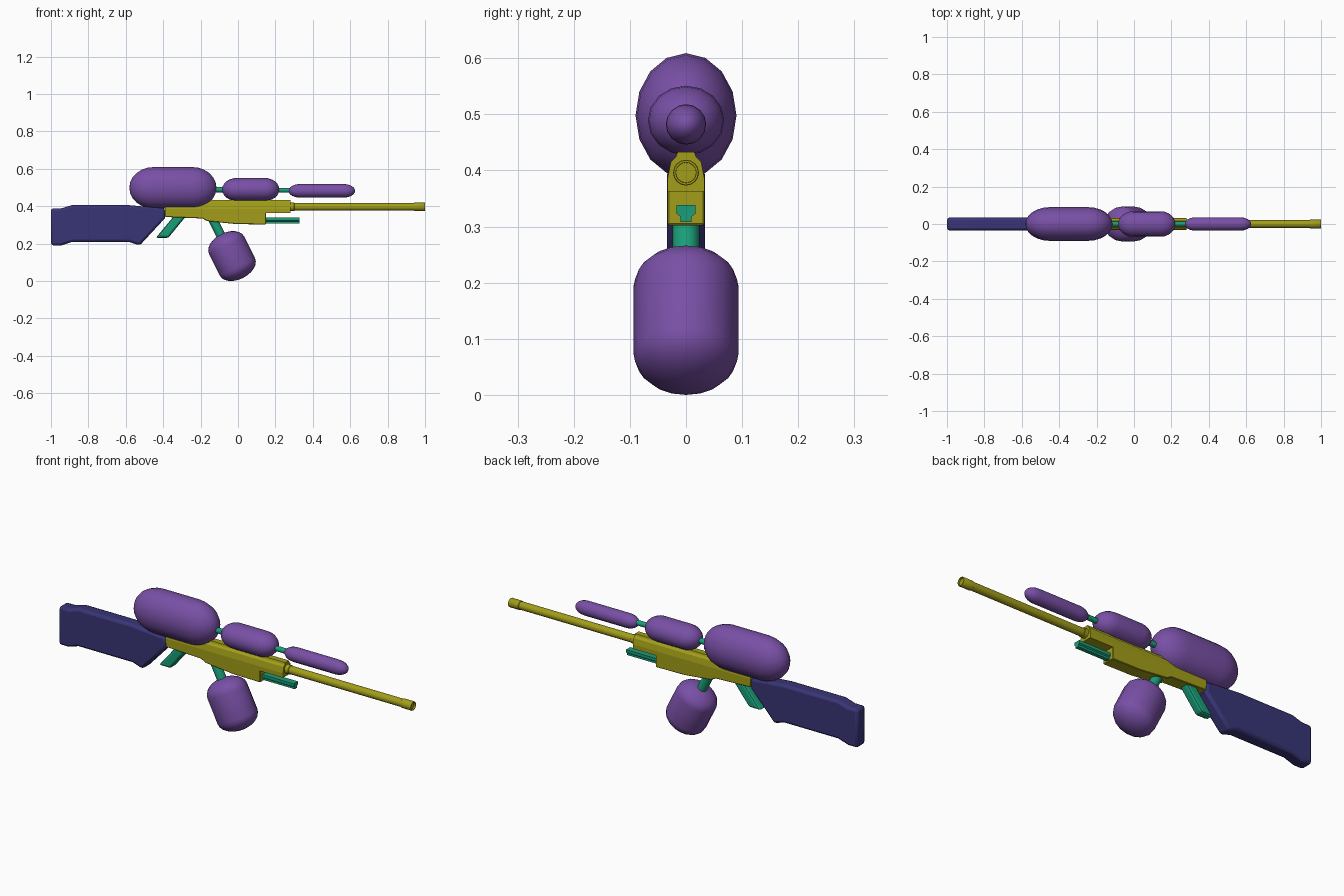
import bpy, bmesh, math
from mathutils import Vector

if "Cube" in bpy.data.objects:
    bpy.data.objects.remove(bpy.data.objects["Cube"])


def material(name, rgb):
    m = bpy.data.materials.new(name)
    m.diffuse_color = (*rgb, 1)
    m.use_nodes = True
    m.node_tree.nodes["Principled BSDF"].inputs["Base Color"].default_value = m.diffuse_color
    return m


PURPLE = material("purple", (0.19, 0.08, 0.38))
OLIVE = material("olive", (0.36, 0.34, 0.01))
GREEN = material("green", (0.01, 0.34, 0.19))
NAVY = material("navy", (0.04, 0.035, 0.18))


def finish(name, bm, mat, smooth=None, bevel=0, segments=2):
    bmesh.ops.recalc_face_normals(bm, faces=bm.faces)
    me = bpy.data.meshes.new(name)
    bm.to_mesh(me)
    bm.free()
    me.materials.append(mat)
    ob = bpy.data.objects.new(name, me)
    bpy.context.collection.objects.link(ob)
    if bevel:
        mod = ob.modifiers.new("bevel", 'BEVEL')
        mod.width, mod.segments = bevel, segments
        mod.limit_method, mod.angle_limit = 'ANGLE', math.radians(50)
    if smooth:
        bpy.ops.object.select_all(action='DESELECT')
        ob.select_set(True)
        bpy.context.view_layer.objects.active = ob
        bpy.ops.object.shade_smooth_by_angle(angle=math.radians(smooth))
    return ob


def extrude(name, points, vec, mat, **kw):
    """Extrude a closed outline of 3D points along vec."""
    bm = bmesh.new()
    face = bm.faces.new([bm.verts.new(p) for p in points])
    geo = bmesh.ops.extrude_face_region(bm, geom=[face])["geom"]
    bmesh.ops.translate(bm, vec=vec, verts=[v for v in geo if isinstance(v, bmesh.types.BMVert)])
    return finish(name, bm, mat, **kw)


def side_plate(name, xz, half, mat, **kw):
    return extrude(name, [(x, -half, z) for x, z in xz], (0, 2 * half, 0), mat, **kw)


def x_bar(name, half_section, x0, x1, mat, **kw):
    """Mirror a half cross-section of (y, z) and extrude it along x."""
    yz = half_section + [(-y, z) for y, z in reversed(half_section)]
    return extrude(name, [(x0, y, z) for y, z in yz], (x1 - x0, 0, 0), mat, **kw)


def lathe(name, profile, ry, rz, loc, mat, tilt=0, sides=16, smooth=40):
    """Spin (x, unit radius) around x; radii ry and rz; zero radius makes a pole."""
    bm = bmesh.new()
    rings = []
    for x, r in profile:
        n = 1 if r == 0 else sides
        rings.append([bm.verts.new((x, ry * r * math.sin(2 * math.pi * i / sides),
                                    rz * r * math.cos(2 * math.pi * i / sides))) for i in range(n)])
    for a, b in zip(rings, rings[1:]):
        for i in range(sides):
            j = (i + 1) % sides
            quad = [a[i % len(a)], a[j % len(a)], b[j % len(b)], b[i % len(b)]]
            bm.faces.new(list(dict.fromkeys(quad)))
    for ring in (rings[0], rings[-1]):
        if len(ring) > 1:
            bm.faces.new(ring)
    ob = finish(name, bm, mat, smooth)
    ob.location = loc
    ob.rotation_euler.y = tilt
    return ob


def tank(name, half, cap, ry, rz, loc, tilt=0):
    n = 6
    end = [(half - cap + cap * math.sin(math.pi / 2 * i / n),
            0 if i == n else math.cos(math.pi / 2 * i / n)) for i in range(n + 1)]
    prof = [(-x, r) for x, r in reversed(end)] + end
    return lathe(name, prof, ry, rz, loc, PURPLE, tilt)


def tube(name, a, b, r, sides=12):
    a, b = Vector(a), Vector(b)
    d = b - a
    h = d.length / 2
    return lathe(name, [(-h, 1), (h, 1)], r, r, (a + b) / 2, GREEN,
                 math.atan2(-d.z, d.x), sides)


# Tanks along the top, shrinking forwards, and the tilted tank below
tank("rear_top_tank", 0.233, 0.13, 0.09, 0.111, (-0.348, 0, 0.498))
tank("middle_top_tank", 0.153, 0.08, 0.068, 0.062, (0.068, 0, 0.489))
tank("front_top_tank", 0.178, 0.06, 0.036, 0.036, (0.448, 0, 0.482))
tilt = math.radians(63.5)
tank("lower_tank", 0.131, 0.066, 0.094, 0.105, (-0.032, 0, 0.133), tilt)

# Connecting tubes
tube("rear_connector", (-0.14, 0, 0.488), (-0.06, 0, 0.488), 0.014)
tube("front_connector", (0.20, 0, 0.485), (0.29, 0, 0.485), 0.013)
tube("feed_tube", (-0.145, 0, 0.35), (-0.075, 0, 0.21), 0.024)

# Receiver: upper shell with a top rail, and stepped lower housing
x_bar("receiver_upper", [(0.033, 0.362), (0.033, 0.385), (0.027, 0.415), (0.018, 0.424),
                         (0.015, 0.433)], -0.39, 0.28, OLIVE)
side_plate("receiver_lower", [(-0.39, 0.375), (-0.39, 0.342), (-0.19, 0.334), (-0.165, 0.32),
                              (-0.01, 0.304), (0.15, 0.302), (0.15, 0.375)], 0.033, OLIVE,
           bevel=0.003, segments=1)

# Barrel with a hollow muzzle
lathe("barrel", [(0.26, 1), (0.30, 1), (0.302, 0.88), (0.94, 0.88), (0.942, 1), (0.998, 1),
                 (1.0, 0.95), (1.0, 0.8), (0.992, 0.78)], 0.023, 0.023, (0, 0, 0.396), OLIVE, smooth=30)

# Pump rod under the barrel
x_bar("pump_rod", [(0.010, 0.308), (0.010, 0.318), (0.017, 0.323), (0.017, 0.338)],
      0.13, 0.33, GREEN)

# Slanted hand grip
side_plate("hand_grip", [(-0.34, 0.35), (-0.275, 0.35), (-0.373, 0.23), (-0.44, 0.23)], 0.024,
           GREEN, bevel=0.012)

# Shoulder stock with flared butt
side_plate("stock", [(-1.0, 0.388), (-0.945, 0.388), (-0.89, 0.405), (-0.58, 0.405),
                     (-0.39, 0.388), (-0.39, 0.336), (-0.525, 0.19), (-0.58, 0.208),
                     (-0.89, 0.208), (-0.945, 0.19), (-1.0, 0.19)], 0.034, NAVY,
           bevel=0.013, smooth=35)
